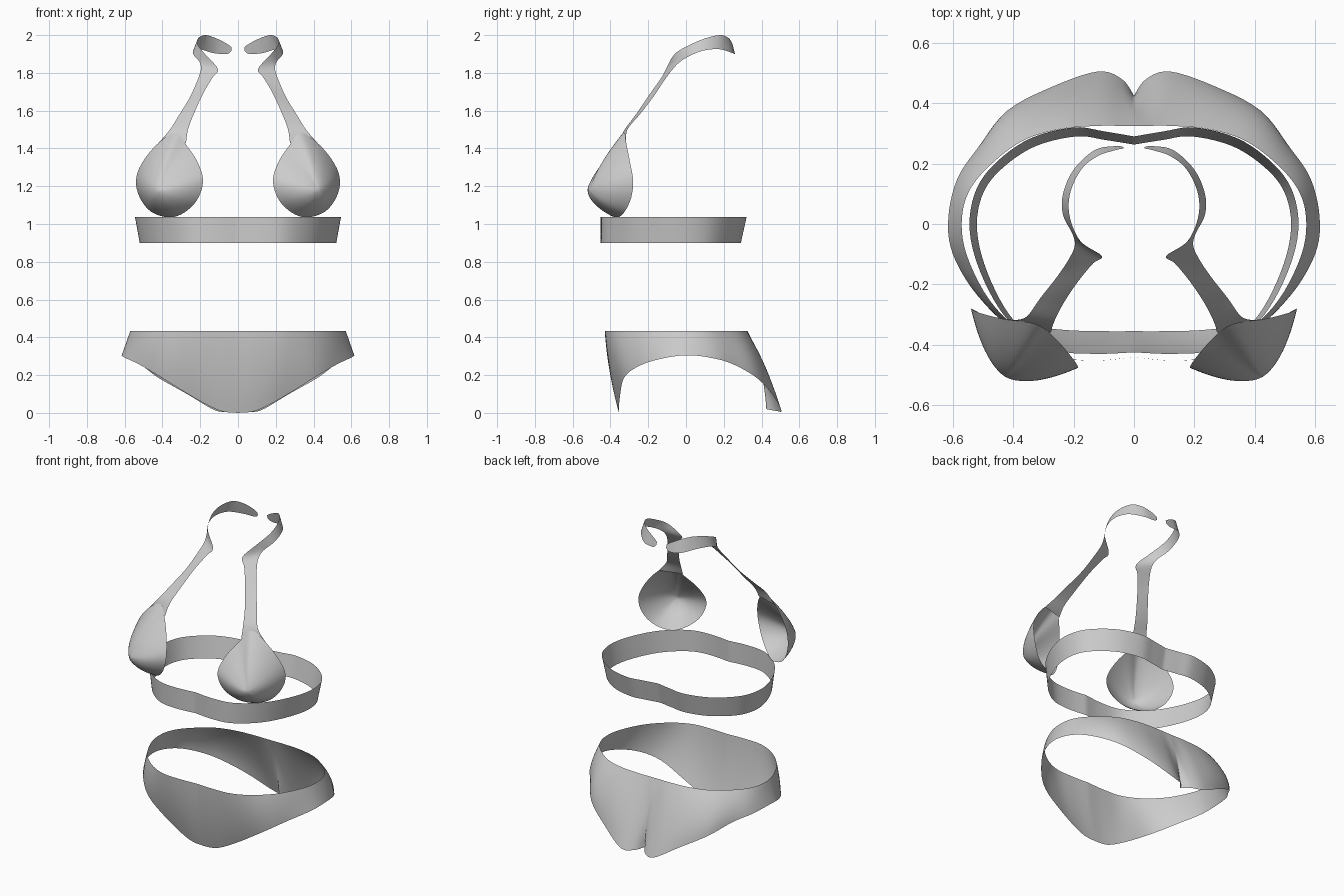
import bpy, bmesh
from mathutils import Vector


def spline(keys, steps, closed=False):
    """Catmull-Rom samples through tuples of any length."""
    n, out = len(keys), []
    for i in range(n if closed else n - 1):
        p = [keys[(i + k) % n] if closed else keys[min(max(i + k, 0), n - 1)]
             for k in (-1, 0, 1, 2)]
        for s in range(steps):
            t = s / steps
            out.append([0.5 * (2 * b + (c - a) * t + (2 * a - 5 * b + 4 * c - d) * t * t
                               + (3 * b - a - 3 * c + d) * t ** 3)
                        for a, b, c, d in zip(*p)])
    if not closed:
        out.append(list(keys[-1]))
    return out


def sheet(name, cols, closed=False):
    """Quad sheet from columns of points, mirrored across x = 0."""
    bm = bmesh.new()
    grid = [[bm.verts.new(p) for p in c] for c in cols]
    pairs = list(zip(grid, grid[1:]))
    if closed:
        pairs.append((grid[-1], grid[0]))
    for a, b in pairs:
        for v in range(len(a) - 1):
            bm.faces.new((a[v], a[v + 1], b[v + 1], b[v]))
    bmesh.ops.remove_doubles(bm, verts=bm.verts, dist=0.0002)
    me = bpy.data.meshes.new(name)
    bm.to_mesh(me)
    bm.free()
    ob = bpy.data.objects.new(name, me)
    bpy.context.collection.objects.link(ob)
    mod = ob.modifiers.new("Mirror", 'MIRROR')
    mod.merge_threshold = 0.001
    me.polygons.foreach_set("use_smooth", [True] * len(me.polygons))
    return ob


# Briefs: waist x, y; hem x, y, z; outward bulge (front centre to back centre)
brief = [
    (0, -.425, 0, -.355, 0, .012), (.12, -.43, .1, -.355, .013, .012),
    (.25, -.42, .24, -.35, .085, .012), (.37, -.36, .41, -.325, .19, .01),
    (.48, -.25, .52, -.235, .255, .005), (.555, -.1, .6, -.1, .293, 0),
    (.57, .02, .615, .02, .305, 0), (.54, .12, .585, .15, .288, .005),
    (.46, .21, .515, .255, .255, .015), (.36, .28, .42, .375, .185, .025),
    (.24, .315, .27, .455, .1, .025), (.12, .325, .12, .505, .013, .012),
    (.04, .325, .04, .48, .01, .004), (0, .325, 0, .425, .02, .02)]
cols = []
for wx, wy, hx, hy, hz, b in spline(brief, 5):
    rim, hem = Vector((max(wx, 0), wy, .433)), Vector((max(hx, 0), hy, max(hz, 0)))
    out = Vector((rim.x, rim.y, 0)).normalized() * b
    cols.append([rim.lerp(hem, t) + out * 4 * t * (1 - t) for t in [i / 10 for i in range(11)]])
for c in (cols[0], cols[-1]):
    for p in c:
        p.x = 0
sheet("briefs", cols)

# Chest band, tapering slightly toward its lower edge
band = [(0, -.44), (.12, -.452), (.25, -.44), (.36, -.375), (.45, -.275), (.52, -.13),
        (.545, 0), (.52, .12), (.45, .21), (.34, .285), (.2, .32), (.1, .307), (0, .29)]
cols = []
for x, y in spline(band, 5):
    low = y - .028 * max(0, y) / .3
    cols.append([(x * (1 - .045 * t), y + (low - y) * t, 1.036 - .136 * t)
                 for t in (0, .33, .67, 1)])
sheet("chest_band", cols)

# Cups: teardrop rim swelling to a soft point
rim = [(.33, -.33, 1.485), (.275, -.365, 1.42), (.215, -.43, 1.33), (.185, -.475, 1.23),
       (.215, -.465, 1.13), (.285, -.42, 1.06), (.365, -.365, 1.035), (.46, -.325, 1.065),
       (.52, -.29, 1.14), (.54, -.28, 1.23), (.51, -.295, 1.32), (.43, -.315, 1.42)]
centre, apex = Vector((.365, -.375, 1.22)), Vector((.425, -.507, 1.18))
cols = []
for p in spline(rim, 4, True):
    p = Vector(p)
    cols.append([centre + (p - centre) * r + (apex - centre) * (1 - r ** 1.7)
                 for r in [i / 12 for i in range(13)]])
sheet("cups", cols, True)

# Neck straps: the two ribbon edges, from cup to nape
strap = [
    (.275, -.36, 1.43, .42, -.317, 1.43), (.265, -.325, 1.5, .36, -.31, 1.5),
    (.235, -.265, 1.58, .31, -.245, 1.58), (.185, -.19, 1.69, .255, -.175, 1.67),
    (.135, -.13, 1.775, .215, -.115, 1.76), (.106, -.106, 1.82, .196, -.07, 1.82),
    (.175, -.06, 1.9, .205, -.03, 1.86), (.212, .02, 1.948, .235, .03, 1.895),
    (.212, .1, 1.982, .235, .1, 1.92), (.175, .18, 2, .2, .18, 1.925),
    (.12, .225, 1.985, .13, .245, 1.905), (.06, .245, 1.955, .06, .258, 1.9),
    (.035, .25, 1.937, .035, .255, 1.917)]
cols = []
for k in spline(strap, 5):
    a, b = Vector(k[:3]), Vector(k[3:])
    cols.append([a.lerp(b, t) for t in (0, .25, .5, .75, 1)])
sheet("neck_straps", cols)
